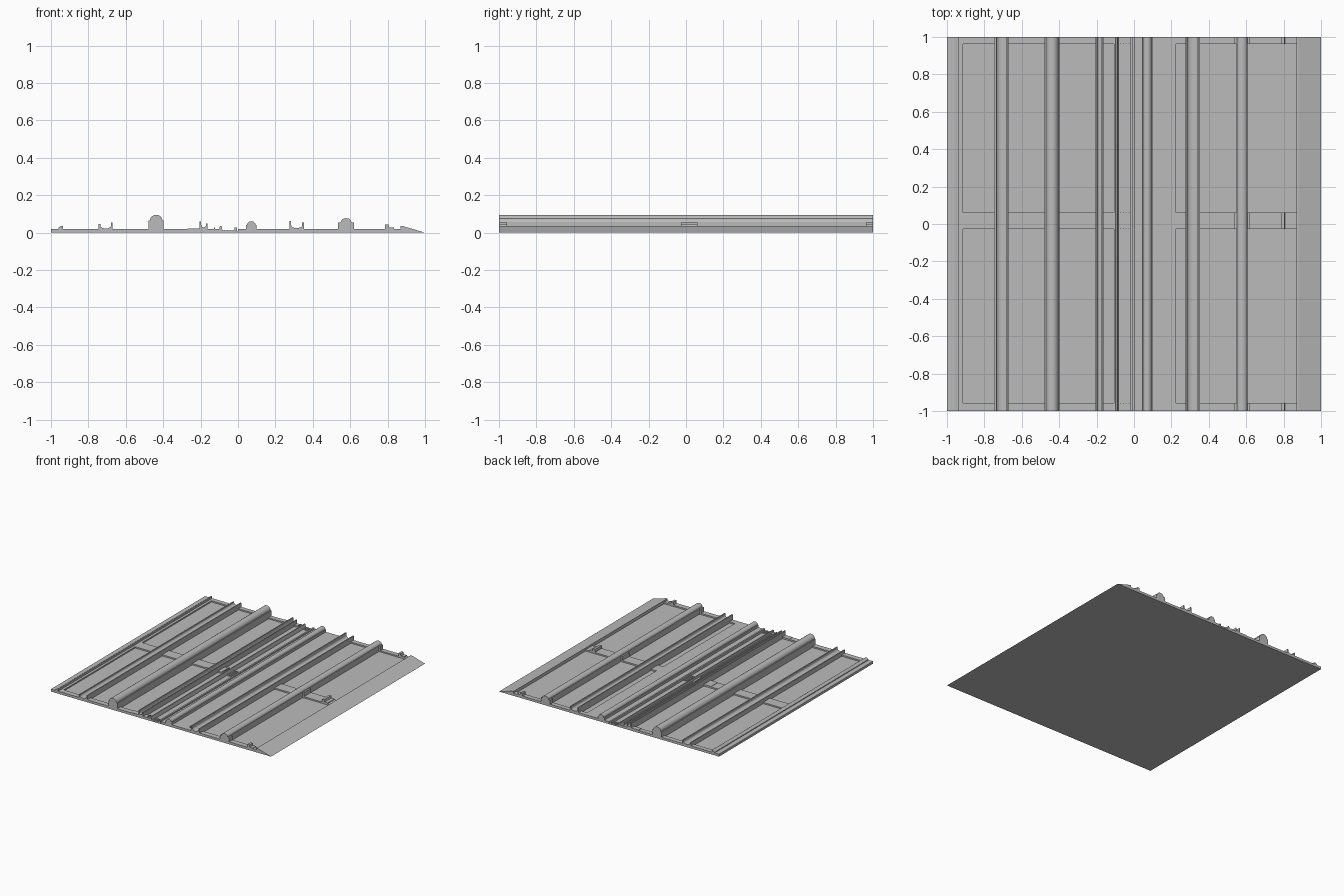
import bpy, bmesh, math

cube = bpy.data.objects.get("Cube")
if cube:
    bpy.data.objects.remove(cube, do_unlink=True)

grey = bpy.data.materials.new("plain_grey")
grey.use_nodes = True
colour = (0.5, 0.5, 0.5, 1)
grey.diffuse_color = colour
grey.node_tree.nodes["Principled BSDF"].inputs["Base Color"].default_value = colour

FLOOR, DECK, LOW = 0.009, 0.02, 0.002


def extrude(name, profile, y0=-1.0, y1=1.0, smooth=False):
    """Sweep an x-z outline along y."""
    bm = bmesh.new()
    face = bm.faces.new([bm.verts.new((x, y0, z)) for x, z in profile])
    grown = bmesh.ops.extrude_face_region(bm, geom=[face])["geom"]
    verts = [v for v in grown if isinstance(v, bmesh.types.BMVert)]
    bmesh.ops.translate(bm, verts=verts, vec=(0, y1 - y0, 0))
    bmesh.ops.recalc_face_normals(bm, faces=bm.faces)
    mesh = bpy.data.meshes.new(name)
    bm.to_mesh(mesh)
    bm.free()
    mesh.materials.append(grey)
    obj = bpy.data.objects.new(name, mesh)
    bpy.context.collection.objects.link(obj)
    if smooth:
        bpy.ops.object.select_all(action="DESELECT")
        obj.select_set(True)
        bpy.context.view_layer.objects.active = obj
        bpy.ops.object.shade_smooth_by_angle(angle=math.radians(35))
    return obj


def strip(name, x0, x1, top, y0=-1.0, y1=1.0):
    return extrude(name, [(x0, LOW), (x1, LOW), (x1, top), (x0, top)], y0, y1)


def dome_rail(name, x0, x1, shoulder, top, inset):
    """Upright rail with a small shoulder and a rounded crown."""
    mid, radius = (x0 + x1) / 2, (x1 - x0) / 2 - inset
    crown = [(mid + radius * math.cos(math.pi * i / 12),
              shoulder + (top - shoulder) * math.sin(math.pi * i / 12))
             for i in range(13)]
    extrude(name, [(x0, LOW), (x1, LOW), (x1, shoulder)] + crown
            + [(x0, shoulder)], smooth=True)


def channel_rail(name, x0, x1, left, right, bottom, lip):
    """Rail with two upright lips and a curved trough between them."""
    mid, radius = (x0 + x1) / 2, (x1 - x0) / 2 - lip
    rim = bottom + 0.015
    trough = [(mid + radius * math.cos(math.pi * i / 8),
               rim - (rim - bottom) * math.sin(math.pi * i / 8))
              for i in range(9)]
    extrude(name, [(x0, LOW), (x1, LOW), (x1, right), (x1 - lip, right)]
            + trough + [(x0 + lip, left), (x0, left)], smooth=True)


# Thin floor, stepped down in the middle gutter
extrude("floor_panel", [(-1, 0), (0.875, 0), (0.875, FLOOR), (0.0, FLOOR),
                        (0.0, 0.006), (-0.085, 0.006), (-0.085, FLOOR),
                        (-1, FLOOR)])

# Raised frame along the sides and middle
extrude("left_border", [(-1, LOW), (-0.915, LOW), (-0.915, DECK),
                        (-0.935, DECK), (-0.935, 0.036), (-0.945, 0.036),
                        (-0.96, 0.026), (-0.96, DECK), (-1, DECK)])
strip("middle_border", 0.0, 0.225, DECK)
extrude("sloped_edge", [(0.87, 0), (1, 0), (0.88, 0.035), (0.87, 0.035)])

# Long rails
channel_rail("outer_channel", -0.745, -0.67, 0.046, 0.053, 0.022, 0.009)
dome_rail("tall_dome_rail", -0.478, -0.397, 0.064, 0.095, 0.007)
channel_rail("narrow_channel", -0.205, -0.163, 0.06, 0.05, 0.028, 0.008)
extrude("gutter_lip", [(-0.108, LOW), (-0.083, LOW), (-0.083, 0.012),
                       (-0.089, 0.036), (-0.097, 0.036), (-0.1, DECK),
                       (-0.108, DECK)])
strip("gutter_ridge", -0.018, -0.005, 0.027)
dome_rail("small_dome_rail", 0.042, 0.1, 0.04, 0.061, 0.006)
channel_rail("inner_channel", 0.275, 0.352, 0.063, 0.055, 0.024, 0.009)
dome_rail("medium_dome_rail", 0.548, 0.608, 0.056, 0.077, 0.002)

# Crossbars with their small fittings
bars = [("front", -1, -0.957), ("middle", -0.028, 0.062), ("back", 0.962, 1)]
for place, y0, y1 in bars:
    strip(place + "_left_crossbar", -0.916, -0.1, DECK, y0, y1)
    strip(place + "_gutter_crossbar", -0.09, -0.01, 0.011, y0, y1)
    strip(place + "_right_crossbar", 0.22, 0.872, DECK, y0, y1)
    strip(place + "_dome_collar", 0.535, 0.62, 0.053, y0, y1)
    strip(place + "_clip_plate", -0.27, -0.2, 0.023, y0, y1)
    strip(place + "_lip_clip", -0.128, -0.122, 0.026, y0, y1)
    for i in range(4):
        x = -0.075 + i * 0.015
        strip(f"{place}_gutter_rib_{i + 1}", x, x + 0.006, 0.015, y0, y1)
    extrude(place + "_end_clip",
            [(0.785, LOW), (0.835, LOW), (0.835, 0.026), (0.808, 0.026),
             (0.804, 0.044), (0.785, 0.044)], y0, y1)
